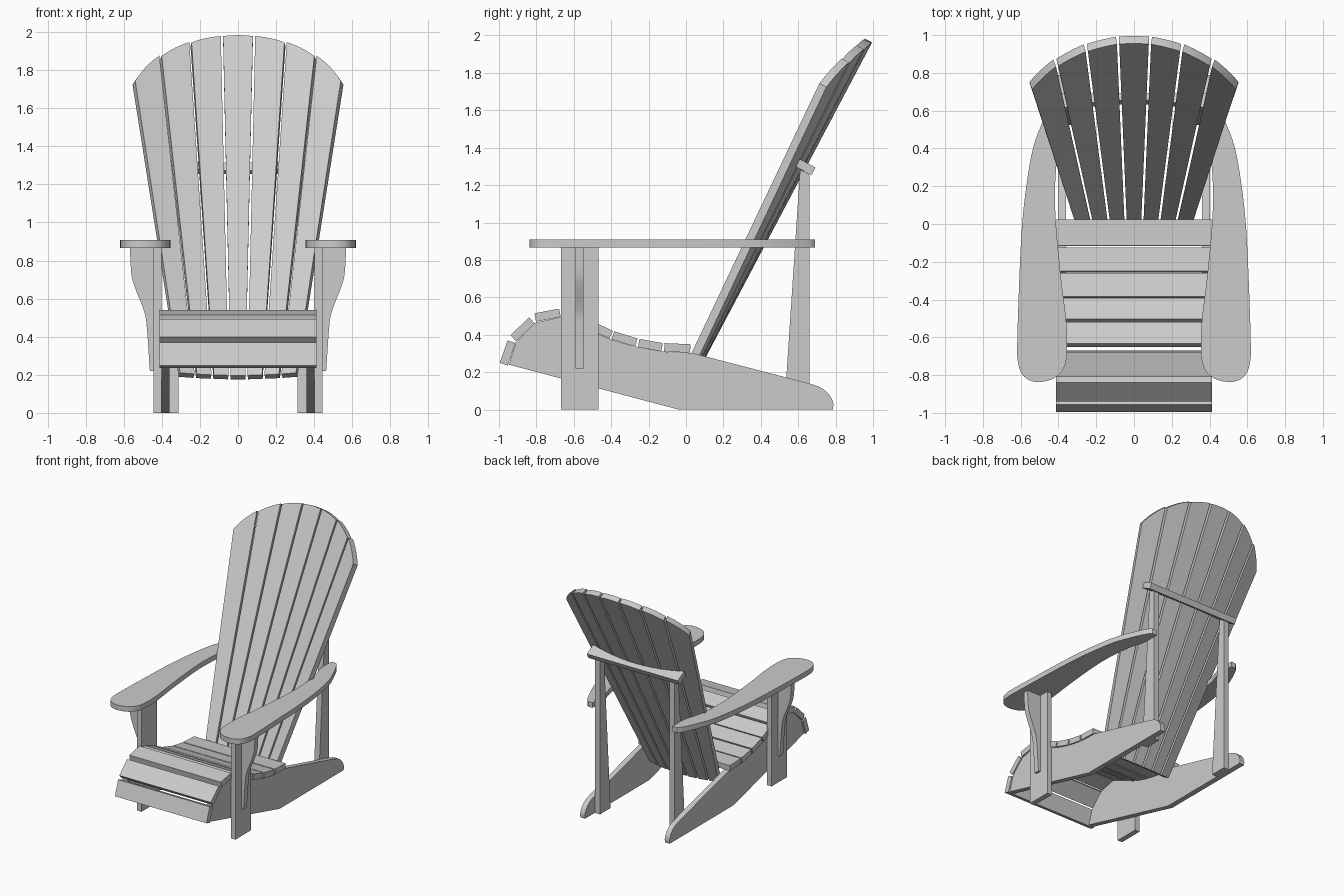
import bpy, bmesh, math
from mathutils import Vector

if "Cube" in bpy.data.objects:
    bpy.data.objects.remove(bpy.data.objects["Cube"])


def prism(name, ring_a, ring_b, mirror=False, smooth=False):
    """Solid board between two matching outlines."""
    bm = bmesh.new()
    a = [bm.verts.new(p) for p in ring_a]
    b = [bm.verts.new(p) for p in ring_b]
    n = len(a)
    bm.faces.new(a)
    bm.faces.new(b[::-1])
    for i in range(n):
        bm.faces.new((a[i], b[i], b[(i + 1) % n], a[(i + 1) % n]))
    bmesh.ops.recalc_face_normals(bm, faces=bm.faces)
    me = bpy.data.meshes.new(name)
    bm.to_mesh(me)
    bm.free()
    ob = bpy.data.objects.new(name, me)
    bpy.context.collection.objects.link(ob)
    if mirror:
        ob.modifiers.new("Mirror", 'MIRROR').use_clip = False
    if smooth:
        bpy.ops.object.select_all(action='DESELECT')
        bpy.context.view_layer.objects.active = ob
        ob.select_set(True)
        bpy.ops.object.shade_smooth_by_angle(angle=math.radians(30))
    return ob


def side_board(name, pts, x0, x1, **kw):
    """Board whose outline is drawn in the side (y, z) plane."""
    return prism(name, [(x0, y, z) for y, z in pts], [(x1, y, z) for y, z in pts], **kw)


def spline(pts, steps=4):
    """Smooth open curve through 2D points."""
    v = [Vector(p) for p in pts]
    v = [2 * v[0] - v[1]] + v + [2 * v[-1] - v[-2]]
    out = []
    for i in range(1, len(v) - 2):
        p0, p1, p2, p3 = v[i - 1:i + 3]
        for s in range(steps):
            t = s / steps
            out.append(tuple(0.5 * (2 * p1 + (p2 - p0) * t + (2 * p0 - 5 * p1 + 4 * p2 - p3) * t * t
                                    + (3 * p1 - p0 - 3 * p2 + p3) * t ** 3)))
    return out + [tuple(v[-2])]


# Side rails, sloping from the seat front to the ground at the back
dip = spline([(-.67, .495), (-.60, .468), (-.53, .435), (-.40, .375), (-.26, .335),
              (-.12, .31), (.03, .303)], 3)
heel = spline([(.65, .142), (.72, .118), (.765, .08), (.787, .035), (.785, 0)], 3)
side_board("side_rail", [(-.947, .24), (-.91, .358), (-.81, .463)] + dip + heel + [(-.04, 0)],
           .36, .403, mirror=True, smooth=True)

# Seat slats, each laid on the rail between two points
SLATS = [((-.953, .235), (-.912, .355)), ((-.908, .365), (-.808, .46)), ((-.802, .47), (-.67, .495)),
         ((-.65, .487), (-.537, .44)), ((-.523, .434), (-.41, .38)), ((-.397, .375), (-.272, .337)),
         ((-.257, .333), (-.132, .311)), ((-.117, .31), (.022, .304))]
for i, (p, q) in enumerate(SLATS):
    p, q = Vector(p), Vector(q)
    d = (q - p).normalized()
    up = Vector((-d.y, d.x)) * .045
    side_board(f"seat_slat_{i + 1}", [p, q, q + up, p + up], -.413, .413)

# Front legs and the curved brackets under the arms
side_board("front_leg", [(-.668, 0), (-.467, 0), (-.467, .868), (-.668, .868)], .403, .445, mirror=True)
curve = spline([(.463, .22), (.478, .44), (.492, .53), (.54, .655), (.56, .73), (.568, .868)], 4)
bracket = [(.445, .868), (.445, .22)] + curve
prism("arm_bracket", [(x, -.59, z) for x, z in bracket], [(x, -.547, z) for x, z in bracket],
      mirror=True, smooth=True)

# Arms, wide at the front and narrowing to the rear uprights
arm = spline([(.36, .69), (.36, .55), (.40, .40), (.418, .2), (.413, 0), (.385, -.30), (.36, -.50),
              (.354, -.66), (.368, -.755), (.42, -.815), (.51, -.837), (.58, -.81), (.613, -.74),
              (.618, -.62), (.605, -.24), (.592, 0), (.57, .2), (.535, .40), (.482, .545), (.43, .655),
              (.40, .69)], 4)
prism("arm", [(x, y, .867) for x, y in arm], [(x, y, .909) for x, y in arm], mirror=True, smooth=True)

# Rear uprights
side_board("rear_upright", [(.525, 0), (.66, 0), (.66, 1.257), (.61, 1.283)], .313, .36, mirror=True)

# Frame of the leaning back: along its length and out of its front face
ORIGIN = Vector((0, .012, .197))
ALONG = Vector((0, .468, .884))
FRONT = Vector((0, -.884, .468))
THICK = .045


def back_point(x, length, depth):
    return ORIGIN + Vector((x, 0, 0)) + ALONG * length + FRONT * depth


def fan(k, length):
    """Sideways position and forward curve of fan line k."""
    return k * (.0886 + .0397 * length), (k / 3.5) ** 2 * (.03 + .045 * length)


def top_length(k):
    """Length at which fan line k meets the rounded top."""
    length = 1.9
    for _ in range(12):
        x = fan(k, length)[0]
        length = 2.02 - .62 + math.sqrt(.62 ** 2 - x * x)
    return length


# Seven fanned back slats
for i in range(-3, 4):
    k0, k1 = i - .5, i + .5
    front, back = [], []
    tops = [k0 + j / 6 for j in range(7)]
    for k, length in [(k1, 0), (k0, 0)] + [(k, top_length(k)) for k in tops]:
        (xa, da), (xb, db) = fan(k0, length), fan(k1, length)
        slope = (db - da) / (xb - xa)
        f = .006 / (xb - xa) + (k - k0) * (1 - .012 / (xb - xa))
        x, d = xa + (xb - xa) * f, da + (db - da) * f
        s = THICK / math.hypot(slope, 1)
        front.append(back_point(x, length, d))
        back.append(back_point(x + slope * s, length, d - s))
    prism(f"back_slat_{i + 4}", front, back, smooth=True)

# Back cross bar, its front edge hollowed to fit the slats
outline = [(.41, -.088), (-.41, -.088)]
for j in range(15):
    x = -.41 + .82 * j / 14
    outline.append((x, -.047 + .055 * (x / .41) ** 2))
prism("back_cross_bar", [back_point(x, 1.242, d) for x, d in outline],
      [back_point(x, 1.288, d) for x, d in outline], smooth=True)
